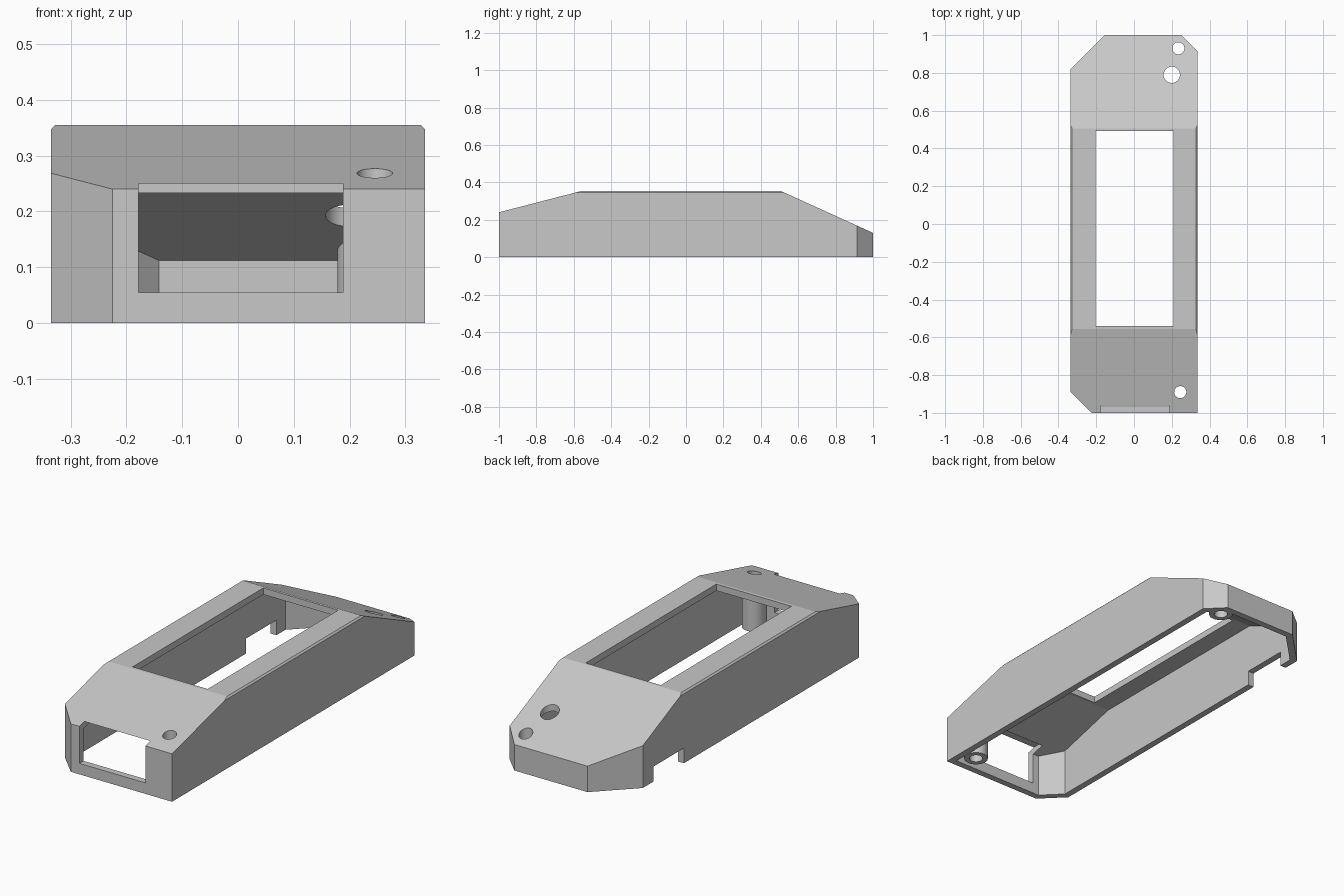
import bpy, bmesh
from mathutils import Vector
from mathutils.geometry import intersect_line_line_2d, intersect_line_line

WALL = 0.033

cube = bpy.data.objects.get("Cube")
if cube:
    bpy.data.objects.remove(cube, do_unlink=True)

grey = bpy.data.materials.new("plain_grey")
grey.use_nodes = True
grey.diffuse_color = (0.58, 0.58, 0.58, 1)
grey.node_tree.nodes["Principled BSDF"].inputs["Base Color"].default_value = grey.diffuse_color


def to_object(name, bm):
    bmesh.ops.recalc_face_normals(bm, faces=bm.faces)
    mesh = bpy.data.meshes.new(name)
    bm.to_mesh(mesh)
    bm.free()
    obj = bpy.data.objects.new(name, mesh)
    mesh.materials.append(grey)
    bpy.context.collection.objects.link(obj)
    return obj


def prism(name, points, direction, bevel=0):
    """Extrude a flat polygon; optionally chamfer its highest long edges."""
    bm = bmesh.new()
    face = bm.faces.new([bm.verts.new(p) for p in points])
    new = bmesh.ops.extrude_face_region(bm, geom=[face])["geom"]
    bmesh.ops.translate(bm, verts=[v for v in new if isinstance(v, bmesh.types.BMVert)], vec=direction)
    if bevel:
        top = max(v.co.z for v in bm.verts) - 0.001
        edges = [e for e in bm.edges if all(v.co.z > top for v in e.verts)
                 and abs(e.verts[0].co.y - e.verts[1].co.y) > 0.5]
        bmesh.ops.bevel(bm, geom=edges, offset=bevel, segments=1, affect='EDGES')
    return to_object(name, bm)


def box(name, low, high):
    (x0, y0, z0), (x1, y1, z1) = low, high
    return prism(name, [(x0, y0, z0), (x1, y0, z0), (x1, y1, z0), (x0, y1, z0)], (0, 0, z1 - z0))


def cylinder(name, x, y, radius, low, high):
    bm = bmesh.new()
    bmesh.ops.create_cone(bm, cap_ends=True, segments=40, radius1=radius, radius2=radius, depth=high - low)
    bmesh.ops.translate(bm, verts=bm.verts, vec=(x, y, (low + high) / 2))
    return to_object(name, bm)


def combine(target, tool, operation):
    mod = target.modifiers.new("cut", 'BOOLEAN')
    mod.operation, mod.object, mod.solver = operation, tool, 'EXACT'
    with bpy.context.temp_override(object=target, active_object=target, selected_objects=[target]):
        bpy.ops.object.modifier_apply(modifier=mod.name)
    bpy.data.objects.remove(tool, do_unlink=True)


def inset(points, distance):
    """Offset a counter-clockwise outline inwards."""
    pts = [Vector(p) for p in points]
    lines = []
    for a, b in zip(pts, pts[1:] + pts[:1]):
        d = (b - a).normalized()
        lines.append((a + Vector((-d.y, d.x)) * distance, d))
    result = []
    for (p, d), (q, e) in zip(lines[-1:] + lines[:-1], lines):
        result.append(p + d * ((q - p).cross(e) / d.cross(e)))
    return result


# Plan outline with cut corners, and side profile with two sloping ends
outline = [(-0.335, -0.89), (-0.225, -1), (0.335, -1), (0.335, 0.915),
           (0.25, 1), (-0.155, 1), (-0.335, 0.82)]
roof = [(1, 0.13), (0.505, 0.355), (-0.555, 0.355), (-1, 0.24)]


def hull(name, plan, drop, floor, bevel):
    side = [(-1, floor), (1, floor)] + [(y, z - drop) for y, z in roof]
    body = prism(name, [(-0.335, y, z) for y, z in side], (0.67, 0, 0), bevel)
    column = prism("column", [(x, y, -0.5) for x, y in plan], (0, 0, 1.5))
    combine(body, column, 'INTERSECT')
    return body


case = hull("enclosure_shell", outline, 0, 0, 0.008)
cavity = hull("cavity", inset(outline, WALL), WALL, -0.1, 0)

# Screw posts are left standing inside the cavity
posts = [(0.245, -0.89), (0.235, 0.93)]
for x, y in posts:
    combine(cavity, cylinder("post", x, y, 0.057, 0, 0.5), 'DIFFERENCE')
combine(case, cavity, 'DIFFERENCE')

# Screw holes and the larger round hole in the rear slope
for x, y, r in [(*p, 0.032) for p in posts] + [(0.2, 0.79, 0.043)]:
    combine(case, cylinder("hole", x, y, r, -0.2, 0.6), 'DIFFERENCE')

# Top window, front opening and notch in the side wall
for low, high in [((-0.205, -0.54, 0.2), (0.21, 0.493, 0.5)),
                  ((-0.178, -1.1, 0.055), (0.188, -0.9, 0.25)),
                  ((-0.4, 0.495, -0.1), (-0.25, 0.735, 0.075))]:
    combine(case, box("opening", low, high), 'DIFFERENCE')

# Smooth round walls, crisp corners
bpy.ops.object.select_all(action='DESELECT')
case.select_set(True)
bpy.context.view_layer.objects.active = case
bpy.ops.object.shade_smooth_by_angle(angle=0.2)
